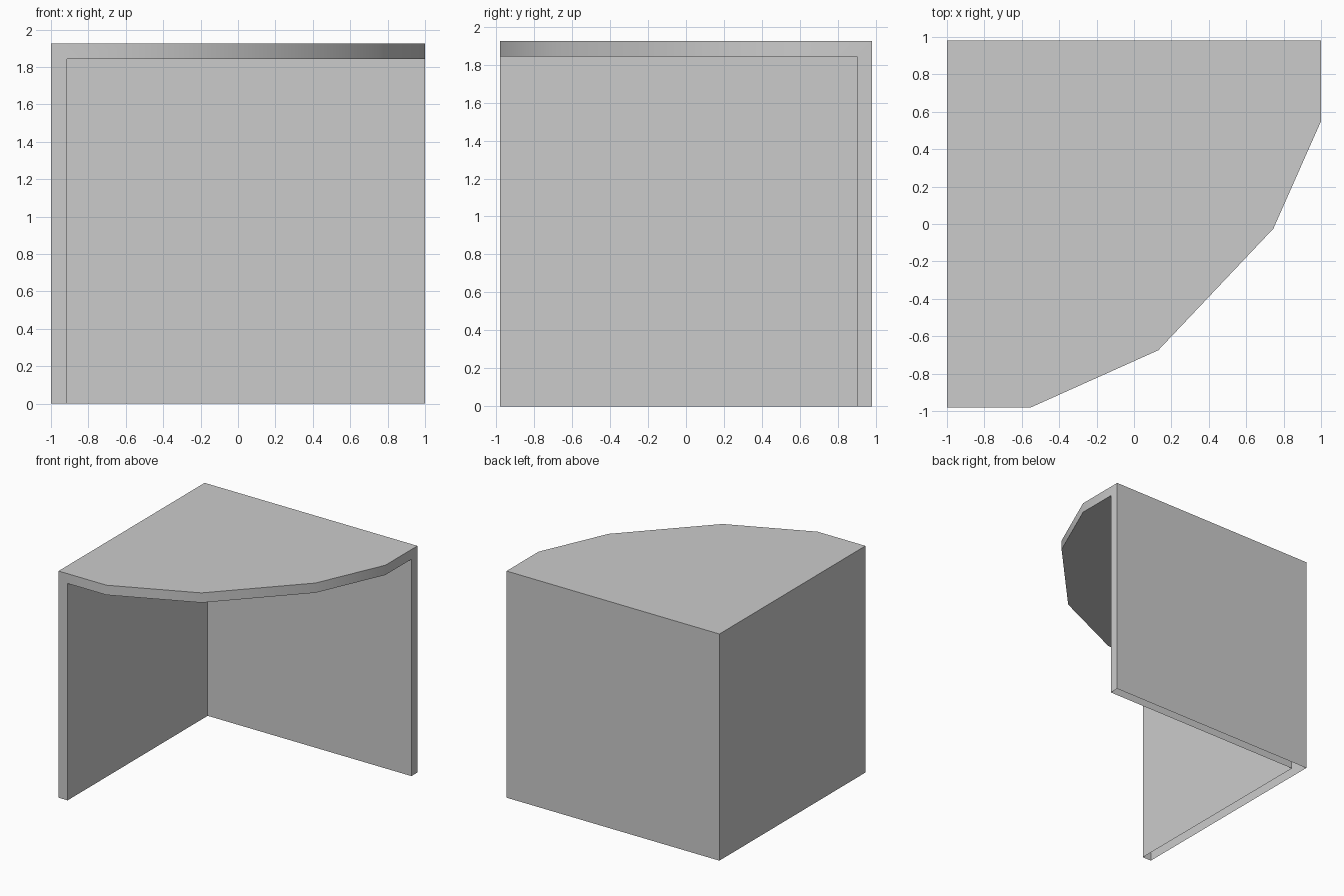
import bpy
import bmesh
import math

cube = bpy.data.objects.get("Cube")
if cube:
    bpy.data.objects.remove(cube, do_unlink=True)

HEIGHT, UNDERSIDE = 1.925, 1.842
INNER_X, INNER_Y = -0.915, 0.90

# Single plain grey finish
grey = bpy.data.materials.new("plain grey")
grey.use_nodes = True
colour = (0.6, 0.6, 0.6, 1.0)
grey.diffuse_color = colour
grey.node_tree.nodes["Principled BSDF"].inputs["Base Color"].default_value = colour

# Rim of the top panel, from the front wall end round to the back wall end
rim = [(INNER_X, -0.98), (-0.55, -0.98), (0.13, -0.675),
       (0.745, -0.025), (1, 0.55), (1, INNER_Y)]
back = [(1, 0.98), (-1, 0.98), (-1, -0.98)]

bm = bmesh.new()


def ring(points, z):
    return [bm.verts.new((x, y, z)) for x, y in points]


# Top panel with its edge band
upper = ring(rim + back, HEIGHT)
lower = ring(rim + back, UNDERSIDE)
corner = bm.verts.new((INNER_X, INNER_Y, UNDERSIDE))
bm.faces.new(upper)
count = len(upper)
for i in range(count):
    j = (i + 1) % count
    bm.faces.new((lower[i], lower[j], upper[j], upper[i]))
bm.faces.new([corner] + lower[:len(rim)][::-1])

# Two hollow walls meeting at the back corner, open at the base
wall_top = [corner] + lower[len(rim) - 1:] + [lower[0]]
wall_base = [bm.verts.new((v.co.x, v.co.y, 0)) for v in wall_top]
for i in range(len(wall_top)):
    j = (i + 1) % len(wall_top)
    bm.faces.new((wall_base[i], wall_base[j], wall_top[j], wall_top[i]))

# Merge coplanar strips so the panels are clean
bmesh.ops.recalc_face_normals(bm, faces=bm.faces[:])
bmesh.ops.dissolve_limit(bm, angle_limit=math.radians(1),
                         verts=bm.verts[:], edges=bm.edges[:])

mesh = bpy.data.meshes.new("corner_enclosure")
bm.to_mesh(mesh)
bm.free()
mesh.materials.append(grey)
enclosure = bpy.data.objects.new("corner_enclosure", mesh)
bpy.context.collection.objects.link(enclosure)

# Soft curve along the rim, crisp corners elsewhere
bpy.ops.object.select_all(action='DESELECT')
enclosure.select_set(True)
bpy.context.view_layer.objects.active = enclosure
bpy.ops.object.shade_smooth_by_angle(angle=math.radians(30))
